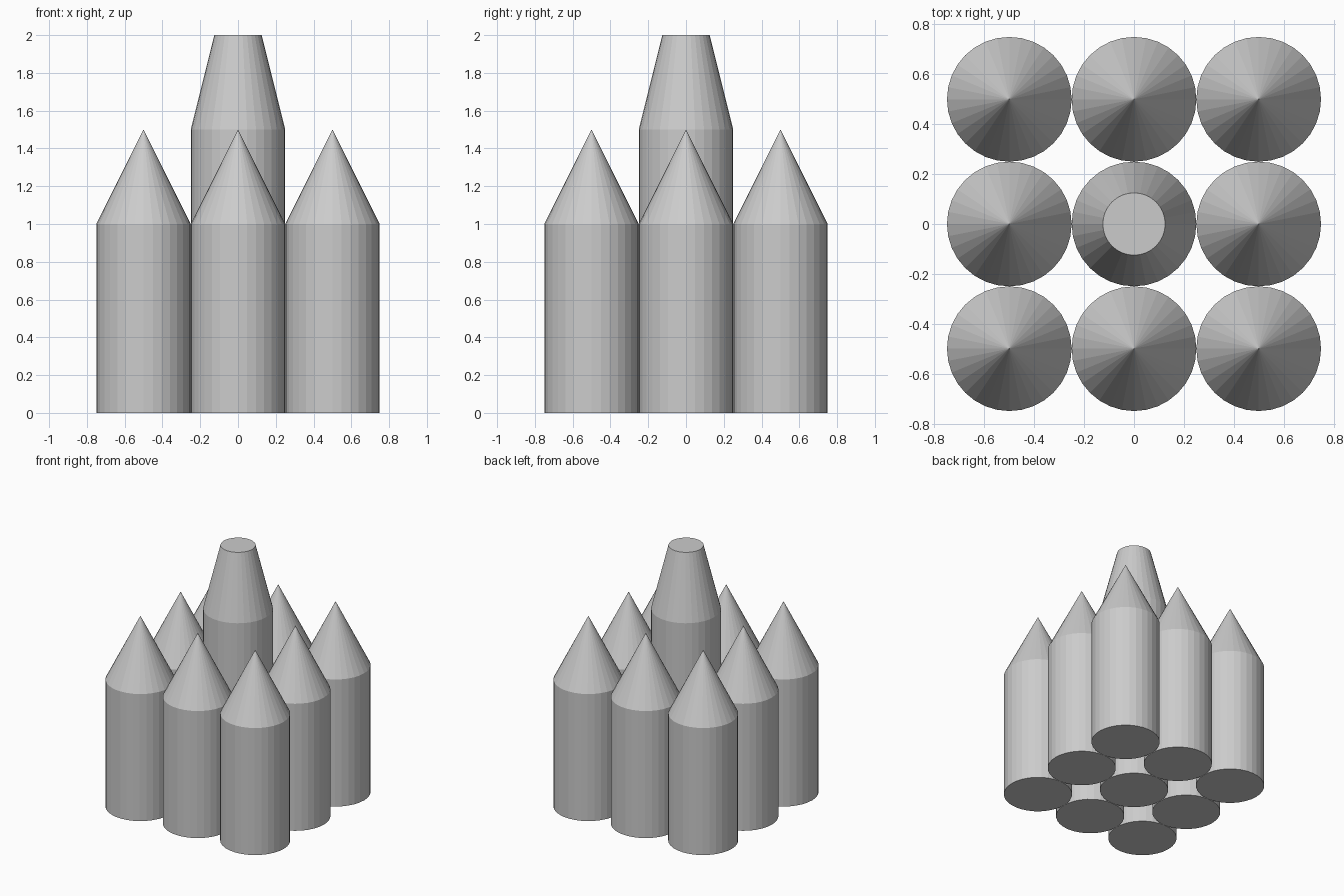
import bpy, bmesh
from math import cos, sin, tau

if "Cube" in bpy.data.objects:
    bpy.data.objects.remove(bpy.data.objects["Cube"])

SIDES = 32
SPACING = 0.5


def lathe(name, profile, x, y):
    """Closed, flat-shaded turned solid from (radius, z) points, bottom to top."""
    bm = bmesh.new()
    rings = []
    for r, z in profile:
        count = SIDES if r > 0 else 1
        rings.append([bm.verts.new((r * cos(tau * i / SIDES), r * sin(tau * i / SIDES), z))
                      for i in range(count)])
    bm.faces.new(rings[0][::-1])
    for low, high in zip(rings, rings[1:]):
        for i in range(SIDES):
            j = (i + 1) % SIDES
            if len(high) == 1:
                bm.faces.new((low[i], low[j], high[0]))
            else:
                bm.faces.new((low[i], low[j], high[j], high[i]))
    if len(rings[-1]) > 1:
        bm.faces.new(rings[-1])
    mesh = bpy.data.meshes.new(name)
    bm.to_mesh(mesh)
    bm.free()
    obj = bpy.data.objects.new(name, mesh)
    obj.location = (x, y, 0)
    bpy.context.collection.objects.link(obj)
    return obj


# Tall central tower with a truncated cone top
lathe("central_tower", [(0.25, 0), (0.25, 1.5), (0.125, 2)], 0, 0)

# Ring of eight shorter towers with pointed roofs
for ix in (-1, 0, 1):
    for iy in (-1, 0, 1):
        if ix or iy:
            lathe("pointed_tower", [(0.25, 0), (0.25, 1), (0, 1.5)],
                  ix * SPACING, iy * SPACING)
